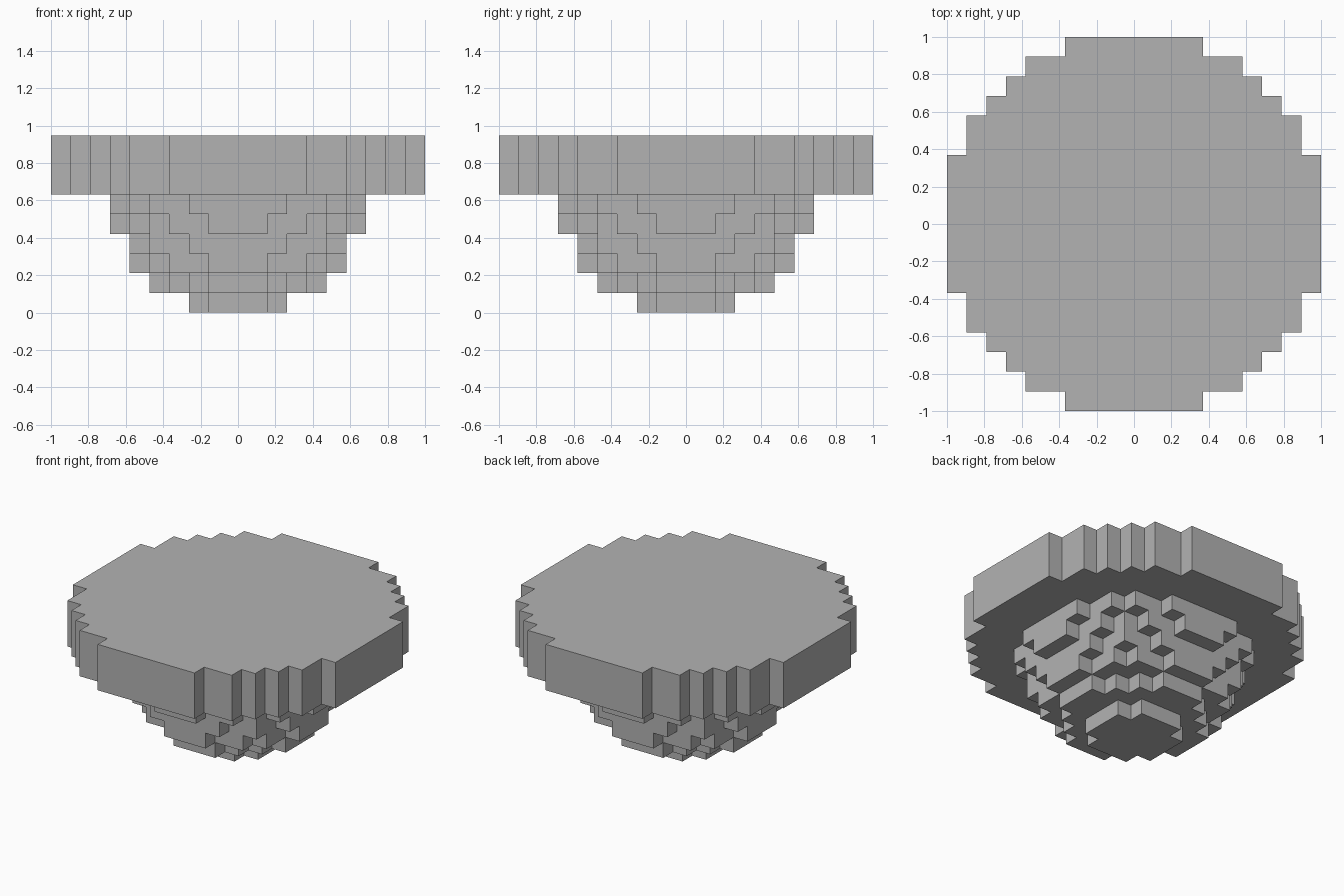
import bpy
import bmesh
from mathutils import Vector

cube = bpy.data.objects.get("Cube")
if cube:
    bpy.data.objects.remove(cube, do_unlink=True)

UNIT = 2 / 19          # edge of one block
SLAB_LEVEL = 6         # first block layer of the wide slab
SLAB_LAYERS = 3

stone = bpy.data.materials.new("plain_grey")
stone.use_nodes = True
grey = (0.45, 0.45, 0.45, 1)
stone.diffuse_color = grey
stone.node_tree.nodes["Principled BSDF"].inputs["Base Color"].default_value = grey


def block_shell(name, cells, skip=lambda cell, d: False):
    """Outer skin of a set of blocks, with flat areas merged."""
    bm = bmesh.new()
    for cell in cells:
        centre = Vector(cell) + Vector((0, 0, 0.5))
        for axis in range(3):
            for sign in (-1, 1):
                d = Vector((0, 0, 0))
                d[axis] = sign
                neighbour = tuple(int(c + s) for c, s in zip(cell, d))
                if neighbour in cells or skip(cell, d):
                    continue
                u = Vector((0, 0, 0))
                u[(axis + 1) % 3] = 0.5
                v = d.cross(u)
                corners = [centre + d / 2 + a * u + b * v
                           for a, b in ((-1, -1), (1, -1), (1, 1), (-1, 1))]
                bm.faces.new([bm.verts.new(p * UNIT) for p in corners])
    bmesh.ops.remove_doubles(bm, verts=bm.verts[:], dist=0.001)
    bmesh.ops.dissolve_limit(bm, angle_limit=0.01, verts=bm.verts[:], edges=bm.edges[:])
    mesh = bpy.data.meshes.new(name)
    bm.to_mesh(mesh)
    bm.free()
    mesh.materials.append(stone)
    obj = bpy.data.objects.new(name, mesh)
    bpy.context.collection.objects.link(obj)
    return obj


# Wide round slab, stepped around the rim
span = range(-9, 10)
slab = {(x, y, SLAB_LEVEL + z) for x in span for y in span
        for z in range(SLAB_LAYERS) if x * x + y * y <= 9.5 ** 2}
block_shell("round_slab", slab)

# Lower half of a block sphere hanging beneath, open where it meets the slab
span = range(-6, 7)
bowl = {(x, y, z) for x in span for y in span for z in range(SLAB_LEVEL)
        if x * x + y * y + (z - SLAB_LEVEL) ** 2 <= 6.5 ** 2}
block_shell("stepped_bowl", bowl,
            skip=lambda cell, d: d.z > 0 and cell[2] == SLAB_LEVEL - 1)
